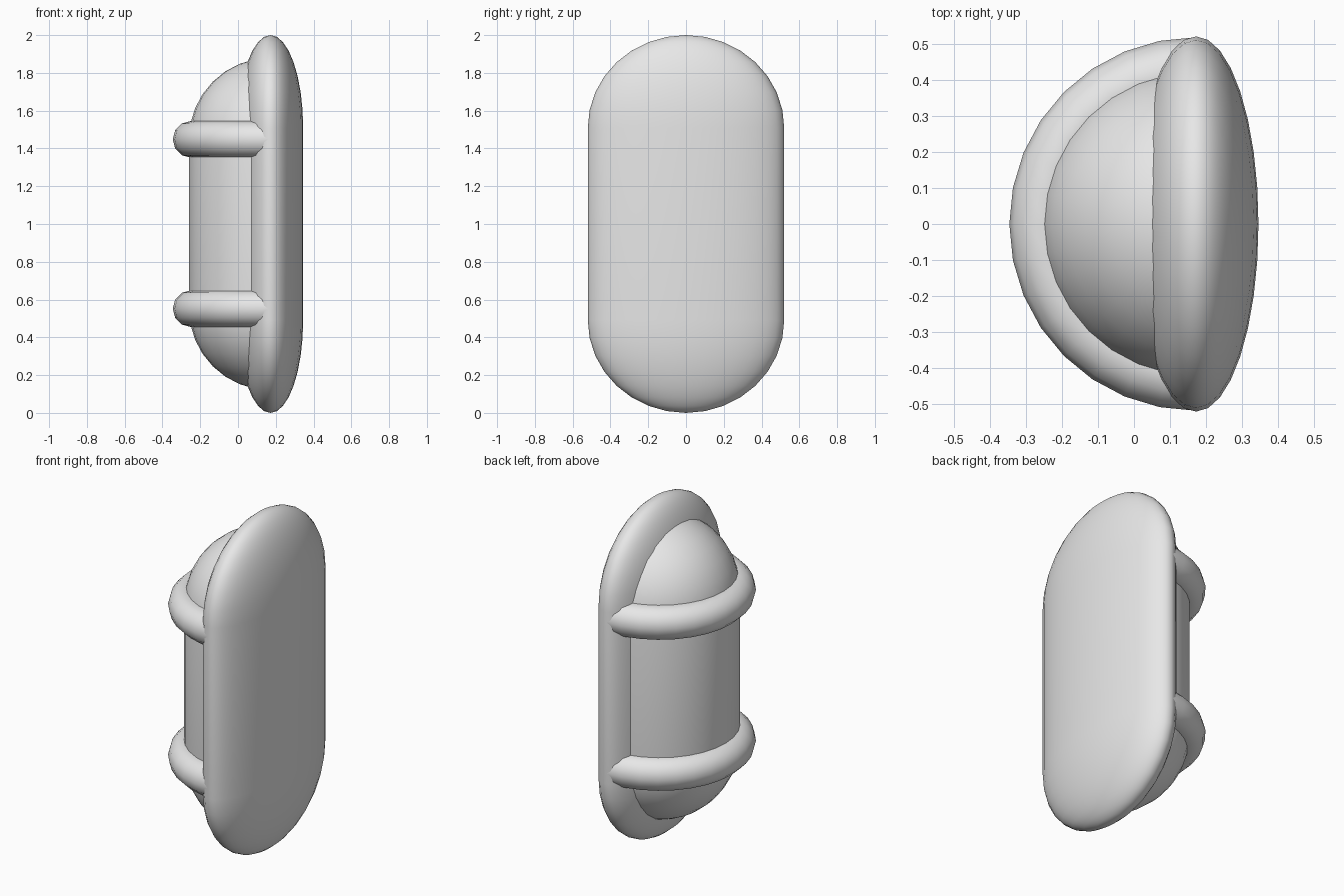
import bpy, bmesh, math

if "Cube" in bpy.data.objects:
    bpy.data.objects.remove(bpy.data.objects["Cube"])

SEG = 32          # sides around a full turn
CX = 0.172        # shared axis of lamp body, plate and bands

grey = bpy.data.materials.new("light_grey")
grey.diffuse_color = (0.8, 0.8, 0.8, 1)
grey.use_nodes = True
grey.node_tree.nodes["Principled BSDF"].inputs["Base Color"].default_value = grey.diffuse_color


def sweep(name, section, start, turns):
    """Revolve (radius, z) points about the vertical axis, part way or fully."""
    bm = bmesh.new()
    count = round(SEG * turns)
    cols = []
    for i in range(count + 1):
        a = start + 2 * math.pi * i / SEG
        cols.append([bm.verts.new((r * math.cos(a), r * math.sin(a), z))
                     for r, z in section])
    for c0, c1 in zip(cols, cols[1:]):
        for j in range(len(section) - 1):
            bm.faces.new((c0[j], c1[j], c1[j + 1], c0[j + 1]))
    bmesh.ops.remove_doubles(bm, verts=bm.verts, dist=1e-5)
    for f in bm.faces:
        f.smooth = True
    me = bpy.data.meshes.new(name)
    bm.to_mesh(me)
    bm.free()
    me.materials.append(grey)
    ob = bpy.data.objects.new(name, me)
    bpy.context.collection.objects.link(ob)
    return ob


def capsule(radius, half_straight, end_height):
    """Profile from bottom pole to top pole."""
    pts = []
    for side in (-1, 1):
        for k in range(9):
            a = math.pi / 2 * (k / 8 if side > 0 else k / 8 - 1)
            pts.append((radius * math.cos(a),
                        side * half_straight + end_height * math.sin(a)))
    return pts


# flattened capsule backing plate
plate = sweep("back_plate", capsule(0.52, 0.509, 0.491), 0, 1)
plate.scale = (0.173 / 0.52, 1, 1)
plate.location = (CX, 0, 1)

# half capsule body, flat side buried in the plate
body = sweep("body", capsule(0.432, 0.448, 0.432), math.pi / 2, 0.5)
body.location = (CX, 0, 1)

# two half-ring bands
ring = [(0.42 + 0.0975 * math.cos(2 * math.pi * k / 12),
         0.0975 * math.sin(2 * math.pi * k / 12)) for k in range(13)]
for name, s in (("lower_band", -1), ("upper_band", 1)):
    band = sweep(name, ring, math.pi / 2, 0.5)
    band.location = (CX, 0, 1 + s * 0.448)
